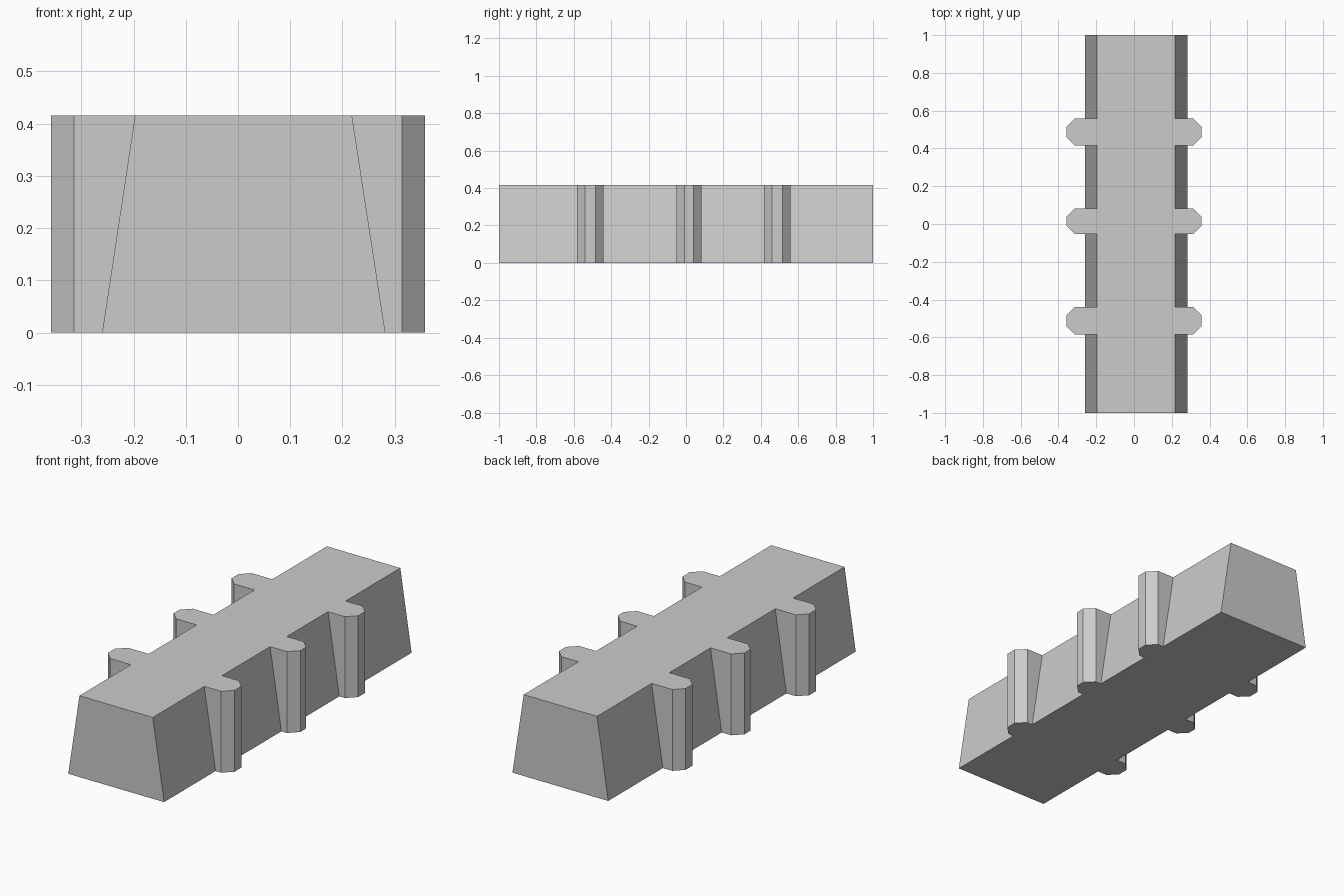
import bpy, bmesh
from mathutils import Vector

if "Cube" in bpy.data.objects:
    bpy.data.objects.remove(bpy.data.objects["Cube"])

H = 0.416


def add_prism(bm, outline, extrude):
    """Closed prism from a planar outline pushed along a vector."""
    face = bm.faces.new([bm.verts.new(p) for p in outline])
    new = bmesh.ops.extrude_face_region(bm, geom=[face])["geom"]
    verts = [g for g in new if isinstance(g, bmesh.types.BMVert)]
    bmesh.ops.translate(bm, verts=verts, vec=Vector(extrude))


def make_object(name, bm):
    bmesh.ops.recalc_face_normals(bm, faces=bm.faces)
    mesh = bpy.data.meshes.new(name)
    bm.to_mesh(mesh)
    bm.free()
    obj = bpy.data.objects.new(name, mesh)
    bpy.context.collection.objects.link(obj)
    return obj


# Tapered beam running front to back
bm = bmesh.new()
profile = [(-0.26, 0), (0.282, 0), (0.218, H), (-0.197, H)]
add_prism(bm, [(x, -1, z) for x, z in profile], (0, 2, 0))
beam = make_object("beam", bm)

# Three upright cross ribs with chamfered ends
bm = bmesh.new()
X, C = 0.358, 0.044
for y0, y1 in [(-0.584, -0.440), (-0.052, 0.083), (0.416, 0.559)]:
    outline = [(X - C, y0), (X, y0 + C), (X, y1 - C), (X - C, y1),
               (C - X, y1), (-X, y1 - C), (-X, y0 + C), (C - X, y0)]
    add_prism(bm, [(x, y, 0) for x, y in outline], (0, 0, H))
ribs = make_object("cross_ribs", bm)
ribs.hide_render = True

# Merge the ribs into the beam as one solid
union = beam.modifiers.new("join_ribs", "BOOLEAN")
union.operation = "UNION"
union.solver = "EXACT"
union.object = ribs
bpy.context.view_layer.objects.active = beam
bpy.ops.object.modifier_apply(modifier=union.name)
bpy.data.objects.remove(ribs)
